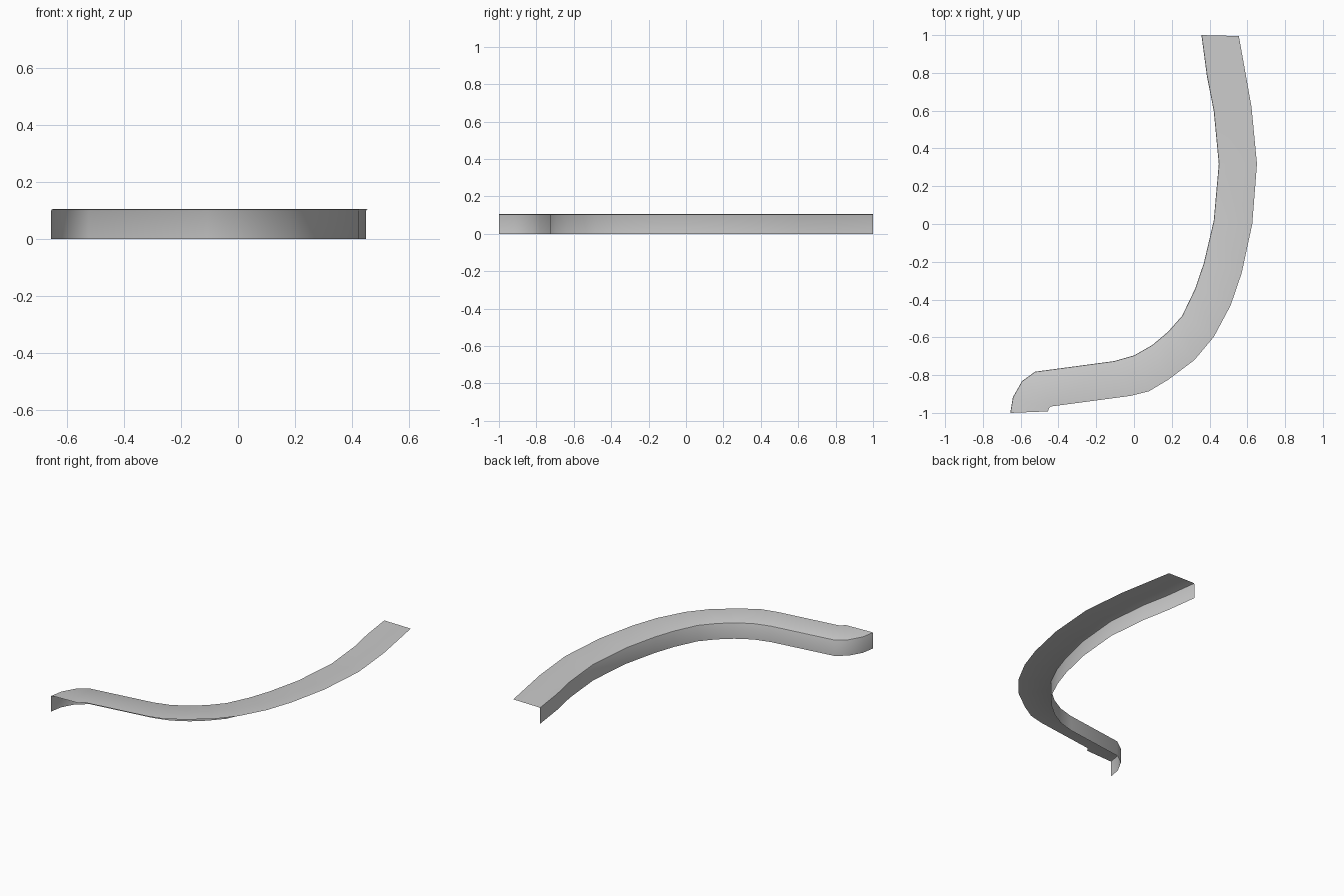
import bpy, bmesh, math
from mathutils import Vector

if "Cube" in bpy.data.objects:
    bpy.data.objects.remove(bpy.data.objects["Cube"])

HEIGHT = 0.105   # top sheet level
LIP = 0.006      # small rounded edge between wall and top

# Inner edge (carries the wall) and matching outer edge of the strip
inner = [(.357, 1), (.386, .783), (.422, .6), (.449, .318), (.422, .016), (.37, -.206),
         (.324, -.342), (.255, -.486), (.18, -.571), (.098, -.64), (0, -.696),
         (-.106, -.726), (-.524, -.782), (-.593, -.832), (-.641, -.917), (-.655, -1)]
outer = [(.555, .995), (.59, .8), (.622, .62), (.651, .318), (.626, 0), (.57, -.26),
         (.512, -.43), (.423, -.597), (.32, -.72), (.18, -.825), (.08, -.885),
         (-.02, -.91), (-.44, -.966), (-.446, -.972), (-.453, -.981), (-.455, -.992)]

# Each station: wall foot, wall top, two lip points, outer edge
bm = bmesh.new()
rows = []
for a, b in zip(inner, outer):
    a, b = Vector(a), Vector(b)
    d = (b - a).normalized()
    section = [(a, 0), (a, HEIGHT - LIP),
               (a + d * LIP * .3, HEIGHT - LIP * .3),
               (a + d * LIP, HEIGHT), (b, HEIGHT)]
    rows.append([bm.verts.new((p.x, p.y, z)) for p, z in section])

for r, s in zip(rows, rows[1:]):
    for i in range(len(r) - 1):
        bm.faces.new((r[i], s[i], s[i + 1], r[i + 1]))

# Normals: top faces up, wall faces outward
bm.normal_update()
if sum(f.normal.z for f in bm.faces) < 0:
    bmesh.ops.reverse_faces(bm, faces=bm.faces[:])

mesh = bpy.data.meshes.new("curved_ledge")
bm.to_mesh(mesh)
bm.free()
ledge = bpy.data.objects.new("curved_ledge", mesh)
bpy.context.collection.objects.link(ledge)
bpy.context.view_layer.objects.active = ledge
ledge.select_set(True)
bpy.ops.object.shade_smooth_by_angle(angle=math.radians(40))
